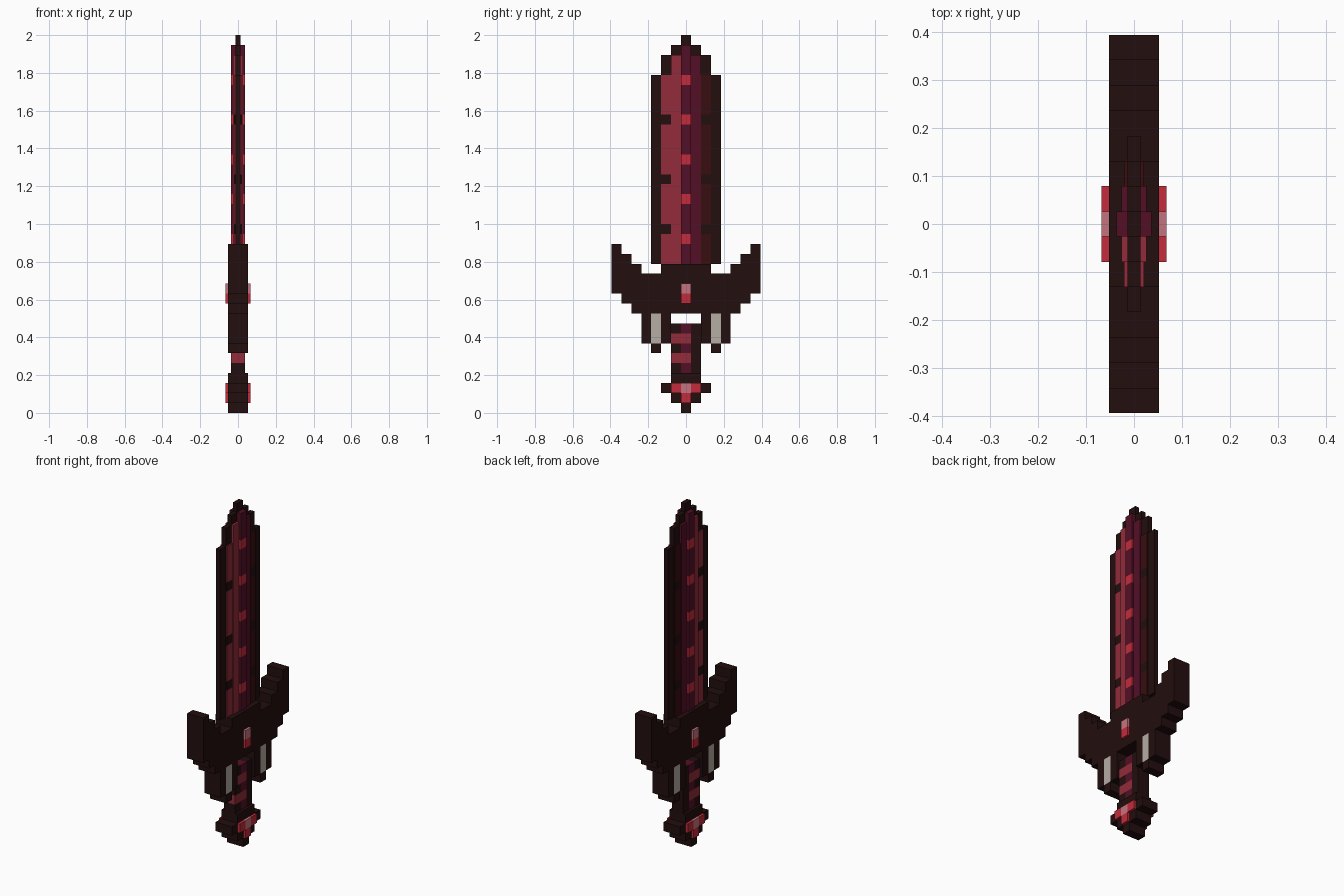
import bpy, bmesh

if "Cube" in bpy.data.objects:
    bpy.data.objects.remove(bpy.data.objects["Cube"])

U = 2 / 38            # one pixel of the sword's 15 x 38 grid


def srgb(h):
    out = []
    for i in (0, 2, 4):
        v = int(h[i:i + 2], 16) / 255
        out.append(v / 12.92 if v <= 0.04045 else ((v + 0.055) / 1.055) ** 2.4)
    return (*out, 1)


COLOURS = {"dark": "230E0E", "red": "922B3B", "purple": "540F26", "brown": "380D10",
           "bright": "C42B3B", "pink": "C4747F", "bone": "B5ADA5"}
NAMES = {"dark": "near black brown", "red": "dusty red", "purple": "deep purple",
         "brown": "dark red brown", "bright": "bright red", "pink": "pale pink", "bone": "bone grey"}
MATS = {}
for key, code in COLOURS.items():
    MATS[key] = bpy.data.materials.new(NAMES[key])
    MATS[key].diffuse_color = srgb(code)


def fill(cells, c0, c1, r0, r1, half, mat, mirror=False):
    """Fill columns c0..c1 and rows r0..r1 with (half thickness, colour)."""
    for r in range(r0, r1 + 1):
        for c in range(c0, c1 + 1):
            cells[c, r] = (half * U, mat)
            if mirror:
                cells[-c, r] = (half * U, mat)


def build(name, cells):
    """Turn pixel cells into one stepped shell, without hidden inner walls."""
    bm = bmesh.new()
    used = sorted({m for _, m in cells.values()})

    def quad(pts, normal, mat):
        f = bm.faces.new([bm.verts.new(p) for p in pts])
        f.normal_update()
        if f.normal.dot(normal) < 0:
            f.normal_flip()
        f.material_index = used.index(mat)

    for (c, r), (h, mat) in cells.items():
        y0, y1, z0, z1 = (c - .5) * U, (c + .5) * U, r * U, (r + 1) * U
        for s in (-1, 1):
            quad([(s * h, y0, z0), (s * h, y1, z0), (s * h, y1, z1), (s * h, y0, z1)], (s, 0, 0), mat)
        for dc, dr, a, b in ((-1, 0, (y0, z0), (y0, z1)), (1, 0, (y1, z0), (y1, z1)),
                             (0, -1, (y0, z0), (y1, z0)), (0, 1, (y0, z1), (y1, z1))):
            n = cells.get((c + dc, r + dr), (0, ""))[0]
            if n >= h - 1e-6:
                continue
            for lo, hi in ([(-h, -n), (n, h)] if n else [(-h, h)]):
                quad([(lo, *a), (hi, *a), (hi, *b), (lo, *b)], (0, dc, dr), mat)
    bmesh.ops.remove_doubles(bm, verts=bm.verts[:], dist=1e-5)
    mesh = bpy.data.meshes.new(name)
    bm.to_mesh(mesh)
    bm.free()
    for m in used:
        mesh.materials.append(MATS[m])
    bpy.context.collection.objects.link(bpy.data.objects.new(name, mesh))


# Blade: thin dark edge, stepping up to a central ridge
blade = {}
fill(blade, -3, 3, 15, 33, .25, "dark")
fill(blade, -2, 2, 34, 35, .25, "dark")
fill(blade, -1, 1, 36, 36, .25, "dark")
fill(blade, 0, 0, 37, 37, .25, "dark")
fill(blade, -2, -2, 15, 33, .4, "red")
fill(blade, 2, 2, 15, 33, .4, "brown")
fill(blade, -1, -1, 15, 35, .5, "red")
fill(blade, 1, 1, 15, 35, .5, "purple")
fill(blade, 0, 0, 15, 36, .7, "purple")
for row in (18, 23, 29):              # dark nicks along the edges
    fill(blade, 2, 2, row, row, .4, "dark", True)
for row in range(17, 34, 4):          # bright spots on the ridge
    fill(blade, 0, 0, row, row, .7, "bright")
build("blade", blade)

# Guard: swept horns
guard = {}
fill(guard, -7, 7, 12, 13, 1, "dark")
fill(guard, -6, 6, 11, 11, 1, "dark")
fill(guard, -5, 5, 10, 10, 1, "dark")
fill(guard, -2, 2, 14, 14, 1, "dark")
for i in range(3):
    fill(guard, 5 + i, 7, 14 + i, 14 + i, 1, "dark", True)
# Fangs hanging below the guard
fill(guard, 2, 4, 7, 9, 1, "dark", True)
fill(guard, 3, 3, 6, 6, 1, "dark", True)
fill(guard, 3, 3, 7, 9, 1, "bone", True)
build("guard_with_fangs", guard)

# Handle with wrapped stripes
handle = {}
fill(handle, -1, 1, 4, 8, .7, "dark")
fill(handle, 0, 0, 4, 8, .7, "purple")
for row in (5, 7):
    fill(handle, -1, 0, row, row, .7, "red")
build("handle", handle)

# Pommel
pommel = {}
fill(pommel, -1, 1, 1, 3, 1, "dark")
fill(pommel, -2, 2, 2, 2, 1, "dark")
fill(pommel, 0, 0, 0, 0, 1, "dark")
build("pommel", pommel)

# Gems standing proud on both sides
gem = {}
fill(gem, -1, 1, 2, 2, 1.28, "bright")
fill(gem, 0, 0, 1, 1, 1.28, "bright")
fill(gem, 0, 0, 2, 2, 1.28, "pink")
build("pommel_gem", gem)

gem = {}
fill(gem, 0, 0, 11, 11, 1.28, "bright")
fill(gem, 0, 0, 12, 12, 1.28, "pink")
build("guard_gem", gem)

for m in bpy.data.materials:
    if m.users and not m.is_grease_pencil:
        m.use_nodes = True
        m.node_tree.nodes["Principled BSDF"].inputs["Base Color"].default_value = m.diffuse_color
